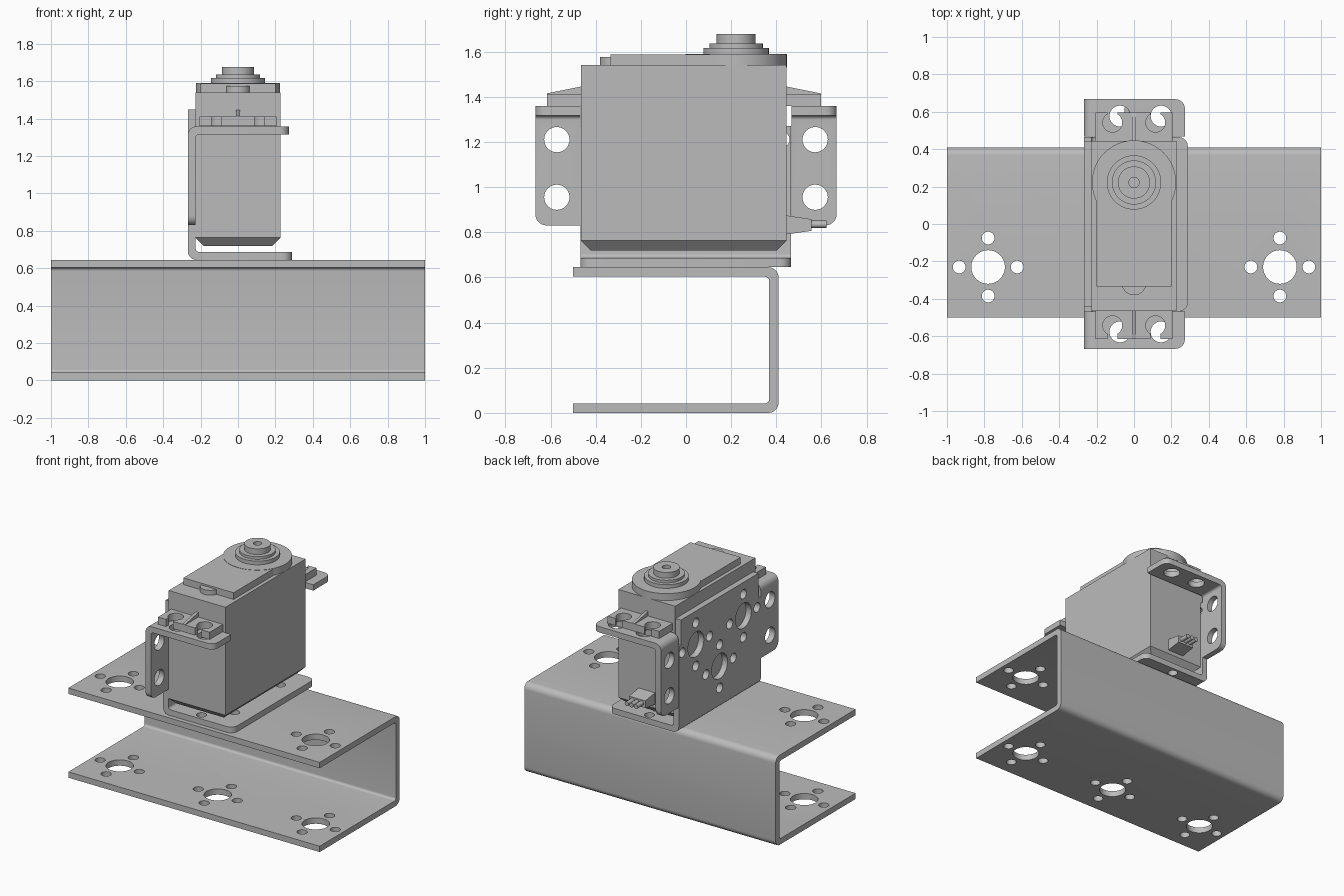
import bpy, bmesh, math
from mathutils import Vector, Matrix

if "Cube" in bpy.data.objects:
    bpy.data.objects.remove(bpy.data.objects["Cube"])

grey = bpy.data.materials.new("plain_grey")
grey.use_nodes = True
COLOUR = (0.5, 0.5, 0.5, 1)
grey.diffuse_color = COLOUR
grey.node_tree.nodes["Principled BSDF"].inputs["Base Color"].default_value = COLOUR


def finish(name, bm):
    bmesh.ops.recalc_face_normals(bm, faces=bm.faces[:])
    mesh = bpy.data.meshes.new(name)
    bm.to_mesh(mesh)
    bm.free()
    obj = bpy.data.objects.new(name, mesh)
    bpy.context.collection.objects.link(obj)
    mesh.materials.append(grey)
    return obj


def smooth(obj):
    bpy.ops.object.select_all(action='DESELECT')
    obj.select_set(True)
    bpy.context.view_layer.objects.active = obj
    bpy.ops.object.shade_smooth_by_angle(angle=math.radians(30))


def outline(corners, steps=6):
    """Polygon from (u, v, radius) corners; right-angle corners may be rounded."""
    pts = []
    for i, (u, v, r) in enumerate(corners):
        p = Vector((u, v))
        if not r:
            pts.append(p)
            continue
        d1 = (Vector(corners[i - 1][:2]) - p).normalized()
        d2 = (Vector(corners[(i + 1) % len(corners)][:2]) - p).normalized()
        c = p + (d1 + d2) * r
        for k in range(steps + 1):
            t = math.pi / 2 * k / steps
            pts.append(c - d2 * r * math.cos(t) - d1 * r * math.sin(t))
    return pts


def place(axis, u, v, w):
    return {'x': (w, u, v), 'y': (u, w, v), 'z': (u, v, w)}[axis]


def solid(name, pts, axis, a, b, round_rule=None, radius=0.05):
    """Extrude an outline along an axis, then round the edges picked by a rule."""
    bm = bmesh.new()
    face = bm.faces.new([bm.verts.new(place(axis, p[0], p[1], a)) for p in pts])
    ext = bmesh.ops.extrude_face_region(bm, geom=[face])
    move = Vector(place(axis, 0, 0, b - a))
    bmesh.ops.translate(bm, vec=move, verts=[g for g in ext['geom'] if isinstance(g, bmesh.types.BMVert)])
    if round_rule:
        edges = [e for e in bm.edges if round_rule((e.verts[0].co + e.verts[1].co) / 2,
                                                   (e.verts[0].co - e.verts[1].co).normalized())]
        bmesh.ops.bevel(bm, geom=edges, offset=radius, segments=6, profile=0.5, affect='EDGES')
    return finish(name, bm)


def box(name, x0, x1, y0, y1, z0, z1):
    return solid(name, [(x0, y0), (x1, y0), (x1, y1), (x0, y1)], 'z', z0, z1)


def disc(name, x, y, r, z0, z1, sides=48):
    pts = [(x + r * math.cos(math.tau * k / sides), y + r * math.sin(math.tau * k / sides))
           for k in range(sides)]
    obj = solid(name, pts, 'z', z0, z1)
    smooth(obj)
    return obj


def cut(obj, cutter):
    mod = obj.modifiers.new("cut", 'BOOLEAN')
    mod.operation, mod.solver, mod.object = 'DIFFERENCE', 'EXACT', cutter
    dg = bpy.context.evaluated_depsgraph_get()
    mesh = bpy.data.meshes.new_from_object(obj.evaluated_get(dg))
    obj.modifiers.clear()
    obj.data = mesh
    bpy.data.objects.remove(cutter)


def drill(obj, axis, holes, w, depth):
    """Cut round holes (u, v, radius) along an axis, centred at w."""
    bm = bmesh.new()
    turn = Matrix.Rotation(math.pi / 2, 4, 'Y') if axis == 'x' else Matrix.Identity(4)
    for u, v, r in holes:
        bmesh.ops.create_cone(bm, cap_ends=True, segments=32, radius1=r, radius2=r, depth=depth,
                              matrix=Matrix.Translation(place(axis, u, v, w)) @ turn)
    cut(obj, finish("drill", bm))


def pattern(u, v):
    """One large hole with four small ones around it."""
    d = 0.155
    return [(u, v, 0.09)] + [(u + a, v + b, 0.034) for a, b in ((d, 0), (-d, 0), (0, d), (0, -d))]


# Open channel rail
T = 0.042
H = 0.645
rail = solid("channel_rail", outline([
    (-0.5, 0, 0), (0.41, 0, 0.045), (0.41, H, 0.045), (-0.5, H, 0),
    (-0.5, H - T, 0), (0.41 - T, H - T, 0.018), (0.41 - T, T, 0.018), (-0.5, T, 0)]), 'x', -1, 1)
drill(rail, 'z', [h for x in (-0.78, 0, 0.78) for h in pattern(x, -0.23)], 0.3, 1.2)
smooth(rail)

# Bracket: upright plate bent into a base
L = -0.268
bracket = solid("bracket_plate", outline([
    (0.288, H, 0), (L, H, 0.045), (L, 1.45, 0), (L + T, 1.45, 0),
    (L + T, H + T, 0.018), (0.288, H + T, 0)]), 'y', -0.468, 0.465,
    lambda m, d: m.x > 0.28 and abs(d.z) > 0.9)
for y0, y1 in ((-0.6, -0.44), (0.44, 0.6)):
    cut(bracket, box("notch", -0.4, -0.1, y0, y1, 1.27, 1.6))
drill(bracket, 'x', pattern(0.27, 1.21) + pattern(-0.27, 1.21) + pattern(0, 0.95), L, 0.3)
drill(bracket, 'z', pattern(0, 0.26) + pattern(0, -0.26), H, 0.3)
smooth(bracket)

# Bracket wings with bent top flanges
for side, s in (("front", -1), ("back", 1)):
    wing = solid(side + "_bracket_wing", outline([
        (L, 0.83, 0), (L, 1.358, 0.045), (0.272, 1.358, 0), (0.272, 1.358 - T, 0),
        (L + T, 1.358 - T, 0.018), (L + T, 0.83, 0)]), 'y', s * 0.467, s * 0.667,
        lambda m, d: abs(m.y) > 0.66 and ((m.z < 0.84 and abs(d.x) > 0.9)
                                          or (m.x > 0.26 and abs(d.z) > 0.9)))
    drill(wing, 'x', [(s * 0.572, z, 0.056) for z in (1.21, 0.955)], L, 0.3)
    drill(wing, 'z', [(x, s * 0.577, 0.056) for x in (-0.075, 0.145)], 1.34, 0.2)
    smooth(wing)

# Motor case with chamfered underside
Y0, Y1, W = -0.465, 0.445, 0.226
box("motor_case", -W, W, Y0, Y1, 0.763, 1.54)
bm = bmesh.new()
rings = []
for z, i in ((0.72, 0.042), (0.763, 0)):
    rings.append([bm.verts.new((x, y, z)) for x, y in (
        (i - W, Y0 + i), (W - i, Y0 + i), (W - i, Y1 - i), (i - W, Y1 - i))])
for r in rings:
    bm.faces.new(r)
for k in range(4):
    n = (k + 1) % 4
    bm.faces.new((rings[0][k], rings[0][n], rings[1][n], rings[1][k]))
finish("motor_case_bottom", bm)

# Gear cover and stepped output shaft
AXIS = 0.222
box("gear_cover", -0.2, 0.2, -0.335, AXIS, 1.53, 1.588)
disc("gear_cover_round", 0, AXIS, 0.225, 1.53, 1.59)
disc("cover_tab", 0, -0.315, 0.066, 1.53, 1.575)
disc("shaft_collar", 0, AXIS, 0.145, 1.58, 1.617)
disc("shaft_step", 0, AXIS, 0.118, 1.61, 1.636)
shaft = disc("output_shaft", 0, AXIS, 0.086, 1.63, 1.677)
drill(shaft, 'z', [(0, AXIS, 0.028)], 1.69, 0.08)
smooth(shaft)

# Mounting ears with open screw slots and a stiffening rib
for side, s, root, tip in (("front", -1, Y0, -0.615), ("back", 1, Y1, 0.597)):
    ear = box(side + "_mounting_ear", -0.205, 0.205, root - s * 0.01, tip, 1.36, 1.412)
    for x in (-0.115, 0.115):
        cut(ear, box("slot", x - 0.027, x + 0.027, min(s * 0.55, s * 0.7), max(s * 0.55, s * 0.7), 1.3, 1.5))
    drill(ear, 'z', [(x, s * 0.543, 0.052) for x in (-0.115, 0.115)], 1.38, 0.2)
    smooth(ear)
    solid(side + "_ear_rib", [(root - s * 0.01, 1.40), (tip, 1.40), (tip, 1.415),
                              (root - s * 0.01, 1.447)], 'x', -0.01, 0.01)

# Cable socket with three wires
solid("cable_socket", [(0.44, 0.79), (0.555, 0.806), (0.555, 0.858), (0.44, 0.875)], 'x', -0.065, 0.065)
for n, x in enumerate((-0.036, 0, 0.036)):
    bm = bmesh.new()
    bmesh.ops.create_cone(bm, cap_ends=True, segments=16, radius1=0.016, radius2=0.016, depth=0.1,
                          matrix=Matrix.Translation((x, 0.572, 0.835)) @ Matrix.Rotation(math.pi / 2, 4, 'X'))
    smooth(finish("cable_wire_%d" % (n + 1), bm))
